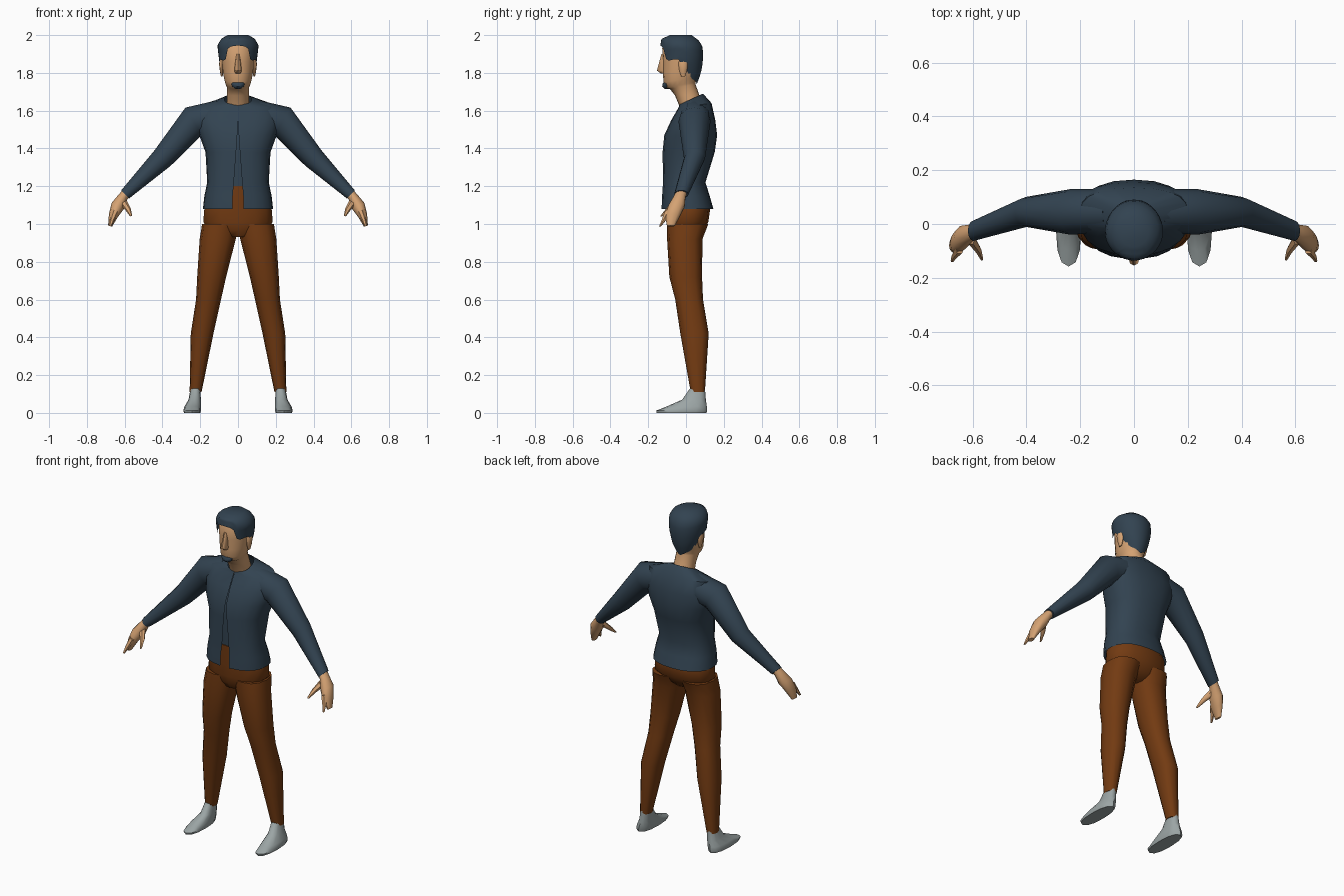
import bpy, bmesh, math
from mathutils import Vector

if "Cube" in bpy.data.objects:
    bpy.data.objects.remove(bpy.data.objects["Cube"])


def material(name, rgb):
    m = bpy.data.materials.new(name)
    m.diffuse_color = (*rgb, 1)
    m.use_nodes = True
    m.node_tree.nodes["Principled BSDF"].inputs["Base Color"].default_value = m.diffuse_color
    return m


NAVY = material("navy", (0.032, 0.056, 0.082))
BROWN = material("brown", (0.17, 0.043, 0.006))
SKIN = material("skin", (0.66, 0.36, 0.17))
GREY = material("grey", (0.33, 0.375, 0.375))


def skin_rings(name, rings, mat, closed=True, caps=(True, True), angle=50):
    """Join rings of points into a smooth shaded object."""
    bm = bmesh.new()
    rows = [[bm.verts.new(p) for p in r] for r in rings]
    n = len(rows[0])
    for a, b in zip(rows, rows[1:]):
        for i in range(n if closed else n - 1):
            j = (i + 1) % n
            bm.faces.new((a[i], a[j], b[j], b[i]))
    if caps[0]:
        bm.faces.new(rows[0][::-1])
    if caps[1]:
        bm.faces.new(rows[-1])
    bmesh.ops.recalc_face_normals(bm, faces=bm.faces)
    me = bpy.data.meshes.new(name)
    bm.to_mesh(me)
    bm.free()
    me.materials.append(mat)
    me.shade_smooth()
    me.set_sharp_from_angle(angle=math.radians(angle))
    ob = bpy.data.objects.new(name, me)
    bpy.context.collection.objects.link(ob)
    return ob


def power(v, p):
    return math.copysign(abs(v) ** p, v)


def oval(x0, x1, yf, yb, zf, zb=None, n=14, p=0.85, gap=0):
    """Rounded ring starting at the front; gap leaves it open there."""
    zb = zf if zb is None else zb
    rx, ry = (x1 - x0) / 2, (yb - yf) / 2
    e = (gap / rx) ** (1 / p) if gap else 0
    pts = []
    for i in range(n):
        f = i / (n - 1) if gap else i / n
        t = -math.pi / 2 + e + f * (2 * math.pi - 2 * e)
        c, s = power(math.cos(t), p), power(math.sin(t), p)
        pts.append(((x0 + x1) / 2 + rx * c, (yf + yb) / 2 + ry * s,
                    zf + (zb - zf) * (s + 1) / 2))
    return pts


def limb(name, stations, mat, side, n=10, caps=(True, True)):
    """Tube along a path; each station is (x, y, z, in-plane radius, y radius)."""
    pts = [Vector(s[:3]) for s in stations]
    rings = []
    for i, s in enumerate(stations):
        ins = (pts[i] - pts[i - 1]).normalized() if i else Vector()
        out = (pts[i + 1] - pts[i]).normalized() if i < len(pts) - 1 else Vector()
        d = ins + out
        up = Vector((-d.z, 0, d.x)).normalized()
        ring = []
        for k in range(n):
            t = 2 * math.pi * k / n
            q = pts[i] + up * s[3] * math.cos(t) + Vector((0, s[4] * math.sin(t), 0))
            ring.append((q.x * side, q.y, q.z))
        rings.append(ring)
    return skin_rings(name, rings, mat, caps=caps)


def interp(table, v):
    """Piecewise linear lookup; returns all columns after the first."""
    v = min(max(v, table[0][0]), table[-1][0])
    for a, b in zip(table, table[1:]):
        if v <= b[0]:
            f = (v - a[0]) / (b[0] - a[0])
            return [p + (q - p) * f for p, q in zip(a[1:], b[1:])]


# Jacket: open front that closes towards the collar
jacket = [(1.08, 1.08, .186, -.13, .145, .03), (1.15, 1.15, .178, -.127, .125, .028),
          (1.22, 1.22, .163, -.122, .103, .022), (1.38, 1.38, .172, -.124, .152, .01),
          (1.47, 1.47, .205, -.115, .165, .004), (1.55, 1.55, .225, -.078, .155, .001),
          (1.615, 1.64, .2, -.04, .135, .001), (1.632, 1.69, .072, -.035, .09, .001)]
skin_rings("jacket", [oval(-rx, rx, yf, yb, zf, zb, n=21, gap=g)
                      for zf, zb, rx, yf, yb, g in jacket],
           NAVY, closed=False, caps=(False, False))

# Shirt seen through the jacket opening
skin_rings("shirt", [oval(-rx, rx, yf, yb, z) for z, rx, yf, yb in
                     [(1.19, .145, -.104, .085), (1.38, .155, -.106, .13),
                      (1.47, .18, -.1, .145), (1.56, .18, -.06, .135)]], NAVY)

# Trousers: hips, then one leg per side
skin_rings("trouser_hips", [oval(-rx, rx, yf, yb, z) for z, rx, yf, yb in
                            [(.93, .09, -.07, .05), (.965, .15, -.093, .09),
                             (1.01, .188, -.1, .118), (1.08, .182, -.106, .128),
                             (1.2, .15, -.109, .09)]], BROWN)
leg = [(1.0, 0, .19, -.1, .118), (.92, .012, .203, -.1, .087),
       (.72, .063, .216, -.088, .085), (.6, .09, .222, -.057, .09),
       (.42, .13, .25, -.03, .12), (.11, .193, .256, .025, .1)]
shoe = [(.135, .198, .25, .025, .1), (.07, .197, .262, -.02, .105),
        (.035, .195, .283, -.1, .11), (.012, .196, .29, -.158, .112),
        (0, .2, .286, -.155, .108)]

for s, side in ((1, "left"), (-1, "right")):
    for part, table, mat in (("trouser_leg", leg, BROWN), ("shoe", shoe, GREY)):
        skin_rings(f"{side}_{part}",
                   [oval(min(a * s, b * s), max(a * s, b * s), yf, yb, z, n=12)
                    for z, a, b, yf, yb in table], mat)
    # Sleeve, hand, thumb and pointing finger
    limb(f"{side}_sleeve", [(.10, .05, 1.57, .085, .08), (.235, .045, 1.543, .085, .085),
                            (.40, .045, 1.348, .059, .056), (.597, -.025, 1.157, .03, .038)],
         NAVY, s, n=12)
    limb(f"{side}_hand", [(.592, -.025, 1.163, .025, .032), (.607, -.033, 1.145, .026, .032),
                          (.637, -.05, 1.095, .036, .045), (.66, -.07, 1.045, .025, .042),
                          (.677, -.08, .99, .011, .022)], SKIN, s)
    limb(f"{side}_thumb", [(.607, -.055, 1.115, .02, .022), (.58, -.095, 1.075, .014, .015),
                           (.566, -.13, 1.042, .006, .006)], SKIN, s, n=6)
    limb(f"{side}_finger", [(.648, -.09, 1.07, .018, .022), (.667, -.118, 1.02, .012, .012),
                            (.676, -.137, .988, .006, .006)], SKIN, s, n=6)
    # Ear
    x = .086 * s
    skin_rings(f"{side}_ear", [oval(x - a, x + a, -.015 - b, -.015 + b, z, n=8) for z, a, b in
                               [(1.78, .004, .01), (1.81, .01, .02),
                                (1.85, .015, .026), (1.87, .008, .018)]], SKIN)

# Neck and head
head = [(1.60, 1.64, .062, -.025, .082), (1.68, 1.69, .058, -.058, .068),
        (1.715, 1.74, .06, -.085, .05), (1.722, 1.75, .064, -.108, .05),
        (1.75, 1.78, .073, -.119, .06), (1.80, 1.80, .08, -.122, .07),
        (1.86, 1.86, .086, -.122, .075), (1.93, 1.93, .088, -.126, .07),
        (1.975, 1.97, .065, -.1, .04)]
skin_rings("head", [oval(-rx, rx, yf, yb, zf, zb, n=18, p=.95)
                    for zf, zb, rx, yf, yb in head], SKIN)
skin_rings("nose", [oval(-rx, rx, yf, -.1, z, n=8) for z, rx, yf in
                    [(1.798, .014, -.135), (1.812, .02, -.154), (1.9, .009, -.13)]], SKIN)

# Goatee
skin_rings("goatee", [oval(-rx, rx, yf, -.08, z, n=12) for z, rx, yf in
                      [(1.716, .014, -.115), (1.728, .03, -.126),
                       (1.742, .036, -.124), (1.75, .03, -.119)]], NAVY)

# Hair: shell whose lower edge follows the hairline around the head
shape = [(1.73, .04, -.05, .053), (1.80, .075, -.08, .08), (1.86, .099, -.13, .089),
         (1.90, .104, -.133, .092), (1.945, .109, -.136, .085), (1.98, .09, -.13, .062),
         (2.0, .055, -.085, .03)]
hairline = [(0, 1.945), (.5, 1.938), (.62, 1.89), (.75, 1.862), (1.2, 1.872),
            (1.45, 1.87), (1.7, 1.80), (2.0, 1.77), (3.15, 1.735)]
rows, count = 9, 36
rings = []
for r in range(rows):
    ring = []
    for k in range(count):
        a = 2 * math.pi * k / count
        low = interp(hairline, min(a, 2 * math.pi - a))[0]
        z = low + (2.0 - low) * (r / (rows - 1)) ** .85
        rx, yf, yb = interp(shape, z)
        ring.append((rx * math.sin(a), (yf + yb) / 2 - (yb - yf) / 2 * math.cos(a), z))
    rings.append(ring)
skin_rings("hair", rings, NAVY, caps=(False, True))
